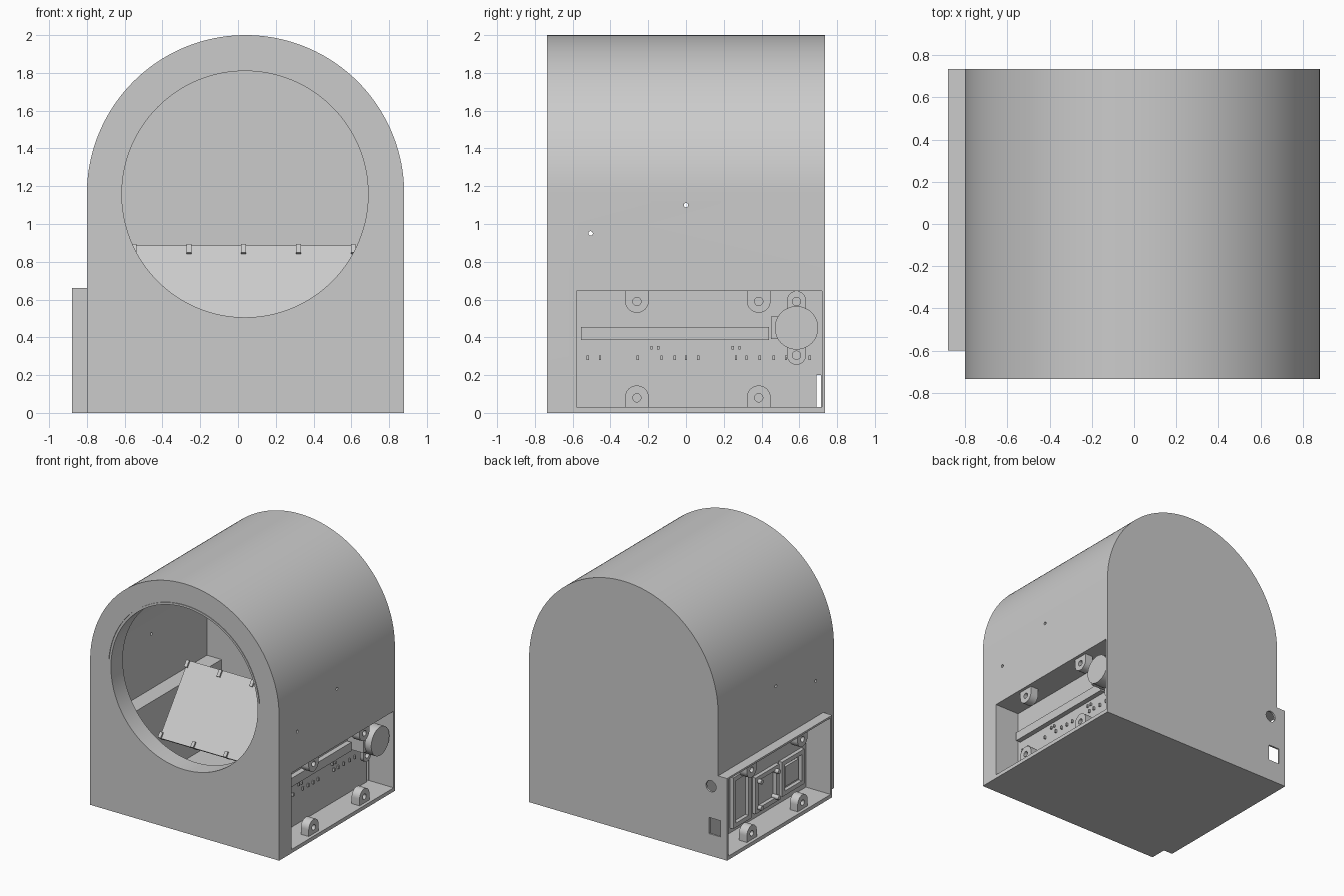
import bpy
import bmesh
from math import cos, sin, pi, radians
from mathutils import Vector

if "Cube" in bpy.data.objects:
    bpy.data.objects.remove(bpy.data.objects["Cube"])

grey = bpy.data.materials.new("light_grey")
grey.use_nodes = True
grey.diffuse_color = (0.6, 0.6, 0.6, 1)
grey.node_tree.nodes["Principled BSDF"].inputs["Base Color"].default_value = (0.6, 0.6, 0.6, 1)


def prism(name, pts, axis, a, b):
    """Extrude a 2D outline from a to b: axis x takes (y, z), axis y takes (x, z)."""
    bm = bmesh.new()
    place = (lambda p, t: (t, p[0], p[1])) if axis == "x" else (lambda p, t: (p[0], t, p[1]))
    rings = [[bm.verts.new(place(p, t)) for p in pts] for t in (a, b)]
    for ring in rings:
        bm.faces.new(ring)
    n = len(pts)
    for i in range(n):
        j = (i + 1) % n
        bm.faces.new((rings[0][i], rings[0][j], rings[1][j], rings[1][i]))
    bmesh.ops.recalc_face_normals(bm, faces=bm.faces)
    mesh = bpy.data.meshes.new(name)
    bm.to_mesh(mesh)
    bm.free()
    mesh.materials.append(grey)
    obj = bpy.data.objects.new(name, mesh)
    bpy.context.collection.objects.link(obj)
    return obj


def arc(cx, cz, r, start, end, n):
    angles = [radians(start + (end - start) * i / n) for i in range(n + 1)]
    return [(cx + r * cos(t), cz + r * sin(t)) for t in angles]


def circle(cx, cz, r, n=32):
    return arc(cx, cz, r, 0, 360, n)[:-1]


def rect(u0, u1, z0, z1):
    return [(u0, z0), (u1, z0), (u1, z1), (u0, z1)]


def combine(obj, tool, operation="DIFFERENCE"):
    """Apply one boolean and remove the tool."""
    tool.hide_render = True
    mod = obj.modifiers.new("boolean", "BOOLEAN")
    mod.operation, mod.solver, mod.object = operation, "EXACT", tool
    deps = bpy.context.evaluated_depsgraph_get()
    mesh = bpy.data.meshes.new_from_object(obj.evaluated_get(deps))
    obj.modifiers.clear()
    obj.data = mesh
    bpy.data.objects.remove(tool)


def smooth(obj):
    bpy.ops.object.select_all(action="DESELECT")
    obj.select_set(True)
    bpy.context.view_layer.objects.active = obj
    bpy.ops.object.shade_smooth_by_angle(angle=radians(25))


CX, CZ, R, HALF = 0.04, 1.16, 0.84, 0.735

# Arched housing with the protruding side box
body = prism("housing", [(CX - R, 0), (CX + R, 0)] + arc(CX, CZ, R, 0, 180, 96), "y", -HALF, HALF)
combine(body, prism("side_box", rect(-0.88, -0.7, 0, 0.66), "y", -0.6, HALF), "UNION")

# Inner chamber, narrow between the side compartments and wide above them
chamber = [(-0.64, 0.03), (0.64, 0.03), (0.64, 0.66), (CX + 0.81, 0.66)]
chamber += arc(CX, CZ, 0.81, 0, 180, 96) + [(CX - 0.81, 0.66), (-0.64, 0.66)]
combine(body, prism("chamber", chamber, "y", -0.585, 0.705))

# Round front opening and the fine groove above it
combine(body, prism("opening", circle(0.037, 1.158, 0.652, 128), "y", -0.8, -0.5))
groove = arc(0.037, 1.158, 0.673, 5, 175, 64) + arc(0.037, 1.158, 0.669, 175, 5, 64)
combine(body, prism("groove", groove, "y", -0.8, -HALF + 0.006))

# Side compartments, cable slot, small wall holes and back ports
for a, b in ((0.66, 0.95), (-0.95, -0.66)):
    combine(body, prism("recess", rect(-0.58, 0.72, 0.03, 0.645), "x", a, b))
combine(body, prism("cable_slot", rect(0.69, 0.715, 0.031, 0.2), "x", -0.7, 0.7))
for y, z in ((-0.505, 0.95), (0, 1.1)):
    combine(body, prism("wall_hole", circle(y, z, 0.012, 16), "x", -1, 1))
combine(body, prism("round_port", circle(-0.737, 0.56, 0.045), "y", 0.65, 0.8))
combine(body, prism("square_port", rect(-0.82, -0.72, 0.175, 0.305), "y", 0.65, 0.8))
smooth(body)

# Screw tabs at the rim of both compartments
for side, s in (("left", 1), ("right", -1)):
    for y in (-0.26, 0.385):
        top = [(y + 0.063, 0.65), (y - 0.063, 0.65)] + arc(y, 0.593, 0.063, 180, 360, 20)
        low = [(y - 0.063, 0.025), (y + 0.063, 0.025)] + arc(y, 0.082, 0.063, 0, 180, 20)
        for level, outline, z in (("upper", top, 0.59), ("lower", low, 0.08)):
            tab = prism(f"{side}_{level}_screw_tab", outline, "x", s * 0.785, s * 0.855)
            combine(tab, prism("hole", circle(y, z, 0.022, 20), "x", s * 0.7, s * 0.9))
            smooth(tab)

# Long bar in the left compartment
prism("long_bar", rect(-0.555, 0.44, 0.385, 0.455), "x", 0.65, 0.7)

# Round motor with its mounting ear and side block
smooth(prism("motor", circle(0.585, 0.45, 0.115, 48), "x", 0.72, 0.855))
ear = prism("motor_ear", arc(0.585, 0.595, 0.05, 0, 180, 16) + arc(0.585, 0.305, 0.05, 180, 360, 16),
            "x", 0.71, 0.74)
for z in (0.59, 0.305):
    combine(ear, prism("hole", circle(0.585, z, 0.022, 20), "x", 0.6, 0.8))
smooth(ear)
prism("motor_post", rect(0.54, 0.63, 0.36, 0.54), "x", 0.65, 0.75)
prism("motor_block", rect(0.45, 0.52, 0.39, 0.51), "x", 0.65, 0.8)

# Small pins along the compartment wall
for y in (-0.52, -0.455, -0.255, -0.13, -0.06, 0, 0.065, 0.265, 0.32, 0.39, 0.465, 0.53, 0.655):
    prism("pin", rect(y - 0.006, y + 0.006, 0.28, 0.305), "x", 0.655, 0.675)
for y in (-0.165, 0.265):
    for dy in (-0.018, 0.018):
        prism("pin_pair", rect(y + dy - 0.006, y + dy + 0.006, 0.335, 0.355), "x", 0.655, 0.675)

# Mounting frames in the right compartment
for y0, y1, z0, z1 in ((0.155, 0.385, 0.07, 0.48), (-0.2, 0.1, 0.08, 0.37), (-0.52, -0.235, 0.09, 0.37)):
    frame = prism("board_frame", rect(y0, y1, z0, z1), "x", -0.69, -0.65)
    combine(frame, prism("hole", rect(y0 + 0.035, y1 - 0.035, z0 + 0.035, z1 - 0.035), "x", -0.8, -0.655))
prism("board_panel", rect(-0.46, -0.295, 0.15, 0.31), "x", -0.68, -0.65)
for y in (-0.16, 0.06):
    for z in (0.12, 0.33):
        smooth(prism("board_post", circle(y, z, 0.018, 16), "x", -0.72, -0.66))

# Tilted display plate with clips on its upper and lower edges
low_edge, high_edge = Vector((-0.205, 0.4)), Vector((0.16, 0.885))
along = (high_edge - low_edge).normalized()
normal = Vector((-along.y, along.x))
length = (high_edge - low_edge).length


def slab(name, t0, t1, back, front, x0, x1):
    corners = ((t0, back), (t1, back), (t1, front), (t0, front))
    return prism(name, [low_edge + along * t + normal * d for t, d in corners], "x", x0, x1)


slab("display_plate", 0, length, -0.03, 0, -0.555, 0.615)
for i in range(5):
    x = -0.55 + 0.29 * i
    slab("upper_clip", length - 0.055, length, -0.05, 0.014, x - 0.013, x + 0.013)
    slab("lower_clip", 0, 0.045, -0.05, 0.014, x - 0.013, x + 0.013)
